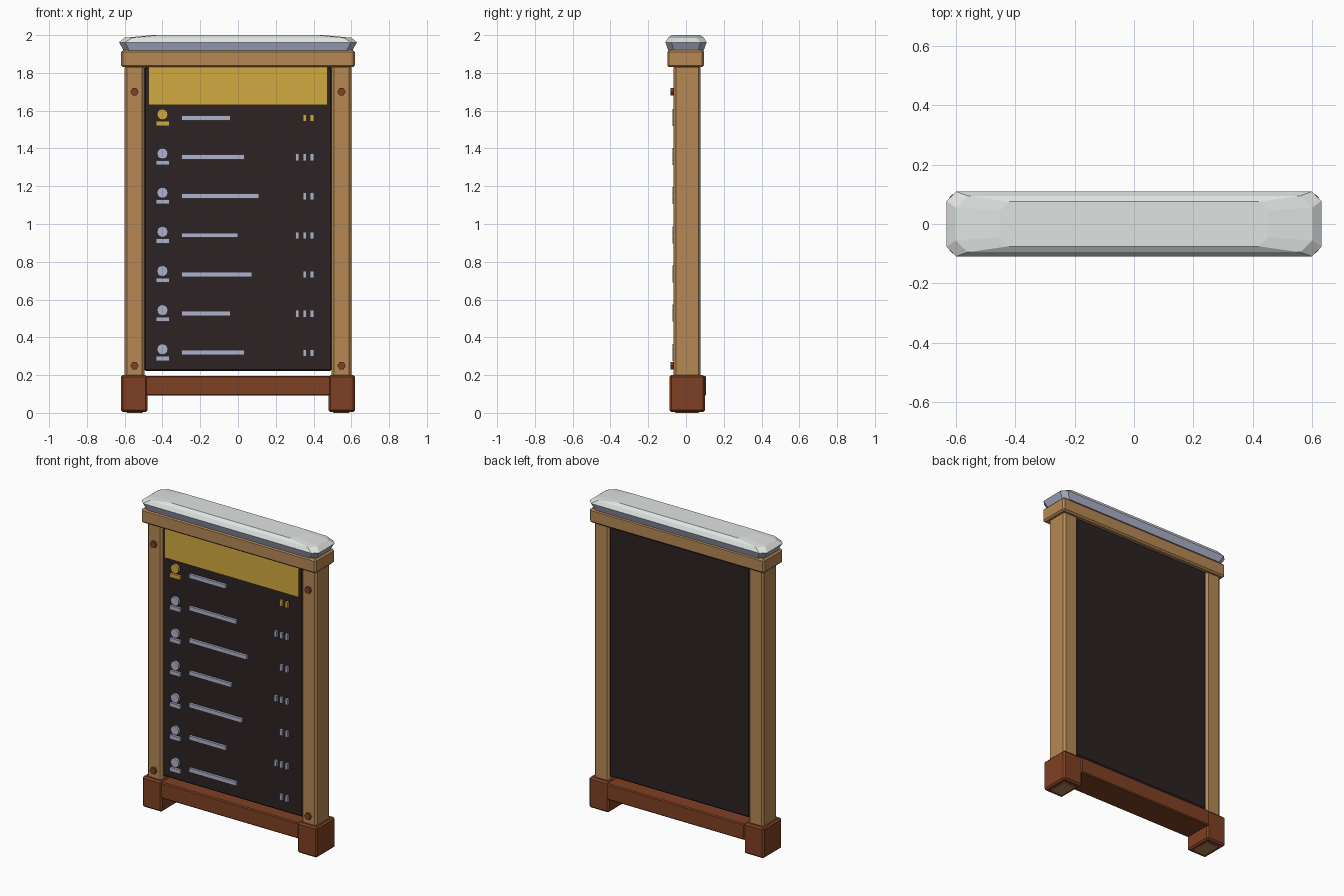
import bpy, bmesh, math
from mathutils import Matrix

cube = bpy.data.objects.get("Cube")
if cube:
    bpy.data.objects.remove(cube, do_unlink=True)


def material(name, rgb):
    m = bpy.data.materials.new(name)
    m.use_nodes = True
    m.diffuse_color = (*rgb, 1)
    m.node_tree.nodes["Principled BSDF"].inputs["Base Color"].default_value = (*rgb, 1)
    return m


light_wood = material("light wood", (0.47, 0.25, 0.09))
dark_wood = material("dark wood", (0.21, 0.052, 0.017))
slate = material("slate", (0.026, 0.016, 0.017))
gold = material("gold", (0.64, 0.40, 0.05))
silver = material("silver", (0.42, 0.45, 0.60))
snow = material("snow", (0.74, 0.77, 0.76))


def finish(name, bm, *mats):
    bmesh.ops.recalc_face_normals(bm, faces=bm.faces)
    mesh = bpy.data.meshes.new(name)
    bm.to_mesh(mesh)
    bm.free()
    for m in mats:
        mesh.materials.append(m)
    ob = bpy.data.objects.new(name, mesh)
    bpy.context.collection.objects.link(ob)
    return ob


def box(name, x, y, z, mat, bevel=0):
    """Box from (min, max) ranges, with optional chamfered edges."""
    bm = bmesh.new()
    bmesh.ops.create_cube(bm, size=1)
    for v in bm.verts:
        for i, (lo, hi) in enumerate((x, y, z)):
            v.co[i] = hi if v.co[i] > 0 else lo
    if bevel:
        bmesh.ops.bevel(bm, geom=bm.edges[:], offset=bevel, segments=1, affect='EDGES')
    return finish(name, bm, mat)


def disc(name, x, y, z, radius, depth, sides, mat):
    """Short cylinder facing the front."""
    bm = bmesh.new()
    bmesh.ops.create_cone(bm, cap_ends=True, segments=sides, radius1=radius,
                          radius2=radius, depth=depth)
    bm.transform(Matrix.Translation((x, y, z)) @ Matrix.Rotation(math.pi / 2, 4, 'X')
                 @ Matrix.Rotation(math.pi / 6, 4, 'Z'))
    return finish(name, bm, mat)


# Posts, feet and bolts on both sides
for side, s in (("left", 1), ("right", -1)):
    def span(a, b):
        return tuple(sorted((s * a, s * b)))
    box(side + "_post", span(0.495, 0.60), (-0.066, 0.077), (0, 1.84), light_wood, 0.012)
    box(side + "_foot", span(0.48, 0.62), (-0.088, 0.10), (0.004, 0.20), dark_wood, 0.01)
    for level, z in (("upper", 1.70), ("lower", 0.25)):
        disc(f"{side}_{level}_bolt", s * 0.548, -0.07, z, 0.022, 0.022, 6, dark_wood)

# Rail and top beam
box("bottom_rail", (-0.49, 0.49), (-0.084, 0.107), (0.092, 0.195), dark_wood, 0.006)
box("top_beam", (-0.62, 0.62), (-0.099, 0.096), (1.83, 1.92), light_wood, 0.01)

# Board and header
box("board", (-0.497, 0.497), (-0.056, 0.067), (0.222, 1.835), slate, 0.008)
box("header_plate", (-0.475, 0.475), (-0.064, -0.055), (1.63, 1.83), gold)

# Listed rows: icon, line and tally marks
FRONT = (-0.071, -0.055)
line_ends = (-0.04, 0.035, 0.11, 0.0, 0.075, -0.04, 0.035)
for i, end in enumerate(line_ends):
    z = 1.562 - i * 0.2072
    accent = gold if i == 0 else silver
    row = f"row_{i + 1}"
    disc(row + "_icon_head", -0.40, -0.063, z + 0.018, 0.029, 0.016, 12, accent)
    box(row + "_icon_base", (-0.435, -0.363), FRONT, (z - 0.043, z - 0.018), accent)
    box(row + "_line", (-0.298, end), FRONT, (z - 0.013, z + 0.013), silver)
    for k in range(2 + i % 2):
        x = 0.392 - k * 0.039
        box(f"{row}_mark_{k + 1}", (x - 0.01, x + 0.01), FRONT, (z - 0.02, z + 0.018), accent)

# Snow cap lofted through chamfered rings: height, half length, half depth, chamfer
rings = ((1.918, 0.605, 0.094, 0.03), (1.962, 0.63, 0.109, 0.032),
         (1.986, 0.60, 0.095, 0.04), (2.0, 0.45, 0.075, 0.03))
bm = bmesh.new()
loops = []
for z, hx, hy, c in rings:
    quarter = ((hx, hy - c), (hx - c, hy))
    pts = [(x, y) for x, y in quarter] + [(-x, y) for x, y in reversed(quarter)]
    pts += [(-x, -y) for x, y in pts]
    loops.append([bm.verts.new((x, y, z)) for x, y in pts])
bm.faces.new(loops[0])
bm.faces.new(loops[-1])
for a, b in zip(loops, loops[1:]):
    for j in range(8):
        k = (j + 1) % 8
        bm.faces.new((a[j], a[k], b[k], b[j]))
for f in bm.faces:
    f.material_index = 1 if f.calc_center_median().z < 1.95 else 0
finish("snow_cap", bm, snow, silver)
